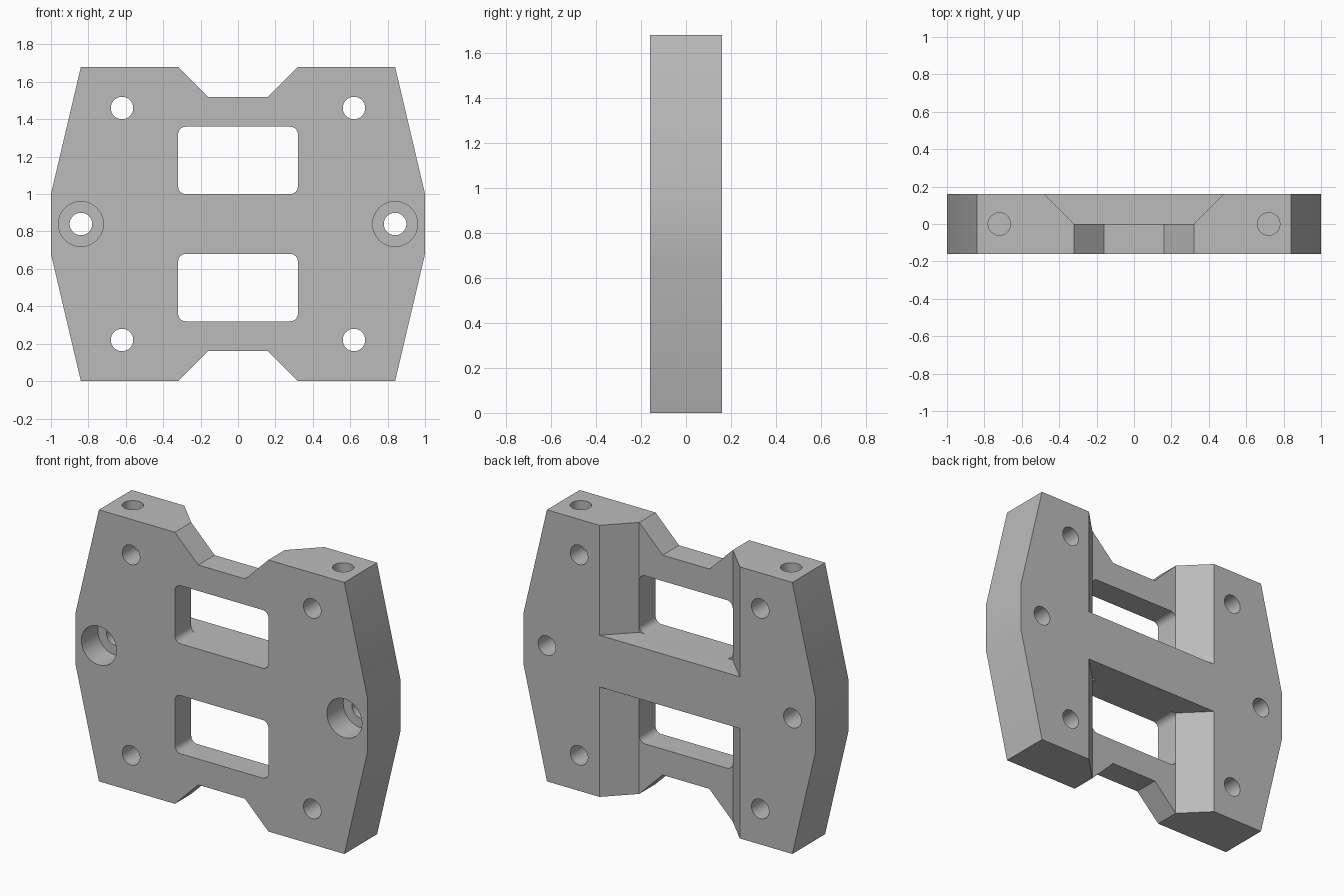
import bpy, bmesh, math
from mathutils import Matrix, Vector

cube = bpy.data.objects.get("Cube")
if cube:
    bpy.data.objects.remove(cube, do_unlink=True)

HALF = 0.16          # half thickness
MID = 0.84           # mid height
GREY = (0.5, 0.5, 0.5, 1)

grey = bpy.data.materials.new("plain grey")
grey.use_nodes = True
grey.diffuse_color = GREY
grey.node_tree.nodes["Principled BSDF"].inputs["Base Color"].default_value = GREY


def prism(name, base, direction):
    """Extrude a closed loop of points along a direction."""
    bm = bmesh.new()
    face = bm.faces.new([bm.verts.new(p) for p in base])
    top = bmesh.ops.extrude_face_region(bm, geom=[face])["geom"]
    bmesh.ops.translate(bm, vec=Vector(direction),
                        verts=[v for v in top if isinstance(v, bmesh.types.BMVert)])
    bmesh.ops.recalc_face_normals(bm, faces=bm.faces)
    mesh = bpy.data.meshes.new(name)
    bm.to_mesh(mesh)
    bm.free()
    mesh.materials.append(grey)
    obj = bpy.data.objects.new(name, mesh)
    bpy.context.collection.objects.link(obj)
    return obj


def circle(radius, n=48):
    return [(radius * math.cos(i * math.tau / n), radius * math.sin(i * math.tau / n))
            for i in range(n)]


def rounded_rect(x, z0, z1, r, n=8):
    pts = []
    corners = [(x - r, z1 - r), (r - x, z1 - r), (r - x, z0 + r), (x - r, z0 + r)]
    for k, (cx, cz) in enumerate(corners):
        for i in range(n + 1):
            a = (k + i / n) * math.pi / 2
            pts.append((cx + r * math.cos(a), cz + r * math.sin(a)))
    return pts


def cut(target, cutter):
    cutter.hide_render = True
    mod = target.modifiers.new(cutter.name, "BOOLEAN")
    mod.operation = "DIFFERENCE"
    mod.solver = "EXACT"
    mod.object = cutter
    bpy.context.view_layer.objects.active = target
    bpy.ops.object.modifier_apply(modifier=mod.name)
    bpy.data.objects.remove(cutter, do_unlink=True)


def bore(name, x, z, radius, y0, y1):
    return prism(name, [(x + a, y0, z + b) for a, b in circle(radius)], (0, y1 - y0, 0))


# Plate outline: one quarter, mirrored up and across
quarter = [(0.16, 0.16), (0.32, 0), (0.84, 0), (1, 0.68)]
right = quarter + [(x, 2 * MID - z) for x, z in reversed(quarter)]
outline = right + [(-x, z) for x, z in reversed(right)]
plate = prism("mounting_plate", [(x, -HALF, z) for x, z in outline], (0, 2 * HALF, 0))

# Flared recesses in the back, above and below the middle bar
flare = [(-0.32, 0), (0.32, 0), (0.52, 0.2), (-0.52, 0.2)]
for side in (1, -1):
    cut(plate, prism("recess_cutter", [(x, y, MID + side * 0.16) for x, y in flare],
                     (0, 0, side * 0.8)))

# Rounded windows through the plate
for z0 in (0.32, 1.0):
    cut(plate, prism("window_cutter",
                     [(x, -0.3, z) for x, z in rounded_rect(0.32, z0, z0 + 0.36, 0.04)],
                     (0, 0.4, 0)))

for side in (1, -1):
    # Corner bolt holes
    for z in (0.22, 1.46):
        cut(plate, bore("bolt_hole_cutter", side * 0.62, z, 0.06, -0.3, 0.3))
    # Counterbored side holes
    cut(plate, bore("counterbore_cutter", side * 0.84, MID, 0.12, -0.3, 0))
    cut(plate, bore("side_hole_cutter", side * 0.84, MID, 0.06, -0.1, 0.3))
    # Blind holes in the top edge
    cut(plate, prism("top_hole_cutter",
                     [(side * 0.72 + a, b, 1.8) for a, b in circle(0.06)], (0, 0, -0.5)))

# Smooth bores, sharp edges elsewhere
bpy.ops.object.select_all(action="DESELECT")
plate.select_set(True)
bpy.context.view_layer.objects.active = plate
bpy.ops.object.shade_smooth_by_angle(angle=math.radians(25))

# Centre front to back
plate.data.transform(Matrix.Translation((0, 0, 0)))
